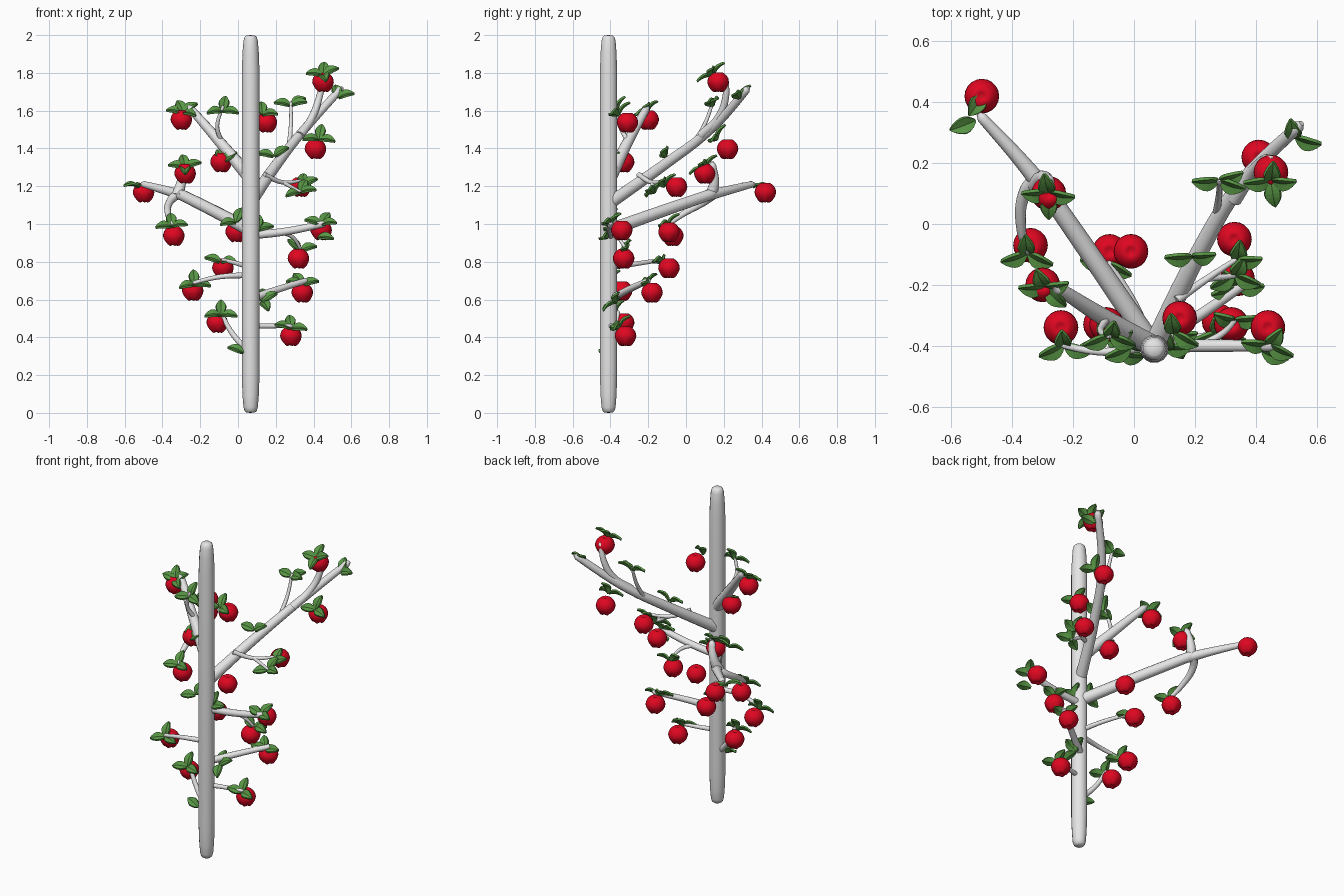
import bpy, bmesh, math
from mathutils import Vector, Matrix

default_cube = bpy.data.objects.get("Cube")
if default_cube:
    bpy.data.objects.remove(default_cube, do_unlink=True)


def make_material(name, color):
    material = bpy.data.materials.new(name)
    material.use_nodes = True
    material.diffuse_color = color
    material.node_tree.nodes["Principled BSDF"].inputs["Base Color"].default_value = color
    return material


bark = make_material("pale grey bark", (0.78, 0.78, 0.78, 1))
red = make_material("fruit red", (0.74, 0.002, 0.015, 1))
green = make_material("leaf green", (0.1, 0.31, 0.06, 1))


def at(point):
    """Convert hundredths of a unit to a position."""
    return Vector(point) / 100


def finish_mesh(bm, name):
    bmesh.ops.recalc_face_normals(bm, faces=bm.faces)
    mesh = bpy.data.meshes.new(name)
    bm.to_mesh(mesh)
    bm.free()
    return mesh


def add_object(name, mesh, material):
    obj = bpy.data.objects.new(name, mesh)
    bpy.context.collection.objects.link(obj)
    if not mesh.materials:
        mesh.materials.append(material)
    return obj


# Trunk: a straight pole with both ends rounded over
def build_trunk():
    bm = bmesh.new()
    rounded = [(0, 0), (2.2, 0.2), (3.2, 1), (3.8, 3), (4.3, 9), (4.7, 20)]
    profile = rounded + [(r, 200 - z) for r, z in reversed(rounded)]
    verts = [bm.verts.new(at((r, 0, z))) for r, z in profile]
    edges = [bm.edges.new(pair) for pair in zip(verts, verts[1:])]
    bmesh.ops.spin(bm, geom=verts + edges, axis=(0, 0, 1), cent=(0, 0, 0),
                   angle=math.tau, steps=14)
    bmesh.ops.remove_doubles(bm, verts=bm.verts, dist=0.0001)
    for face in bm.faces:
        face.smooth = True
    return finish_mesh(bm, "trunk")


# Tapered, rounded tubes for the branches
def branch(name, thick, thin, *points):
    curve = bpy.data.curves.new(name, "CURVE")
    curve.dimensions = "3D"
    curve.bevel_depth = 0.01
    curve.bevel_resolution = 4
    curve.resolution_u = 6
    curve.use_fill_caps = True
    path = [at(p) for p in points]
    # a short narrowed end gives a rounded tip
    path.append(path[-1] + (path[-1] - path[-2]).normalized() * thin / 100)
    spline = curve.splines.new("BEZIER")
    spline.bezier_points.add(len(path) - 1)
    last = len(path) - 2
    for index, (knot, position) in enumerate(zip(spline.bezier_points, path)):
        knot.co = position
        knot.handle_left_type = knot.handle_right_type = "AUTO"
        knot.radius = thick + (thin - thick) * min(index / last, 1)
    spline.bezier_points[-1].radius = thin * 0.45
    helper = bpy.data.objects.new(name, curve)
    bpy.context.collection.objects.link(helper)
    graph = bpy.context.evaluated_depsgraph_get()
    mesh = bpy.data.meshes.new_from_object(helper.evaluated_get(graph))
    bpy.data.objects.remove(helper, do_unlink=True)
    mesh.materials.clear()
    for polygon in mesh.polygons:
        polygon.use_smooth = True
    add_object(name, mesh, bark)


# Fruit: a sphere with a dimpled crown and a lobed, narrower base
def build_fruit():
    bm = bmesh.new()
    bmesh.ops.create_uvsphere(bm, u_segments=20, v_segments=14, radius=1)
    for vert in bm.verts:
        x, y, z = vert.co
        ring = math.hypot(x, y)
        lobes = math.cos(5 * math.atan2(y, x))
        if z > 0:
            z -= 0.3 * max(0, 1 - ring / 0.4) ** 1.3
        else:
            x, y = x * (1 + 0.14 * z), y * (1 + 0.14 * z)
            z += 0.3 * max(0, 1 - ring / 0.5) + 0.14 * ring * z * lobes
        vert.co = Vector((x, y, z - 0.08)) * 0.057
    for face in bm.faces:
        face.smooth = True
    return finish_mesh(bm, "fruit")


# Leaf: a pointed blade along x, folded at the midrib and given thickness
def build_leaf():
    bm = bmesh.new()
    rows = []
    steps = 7
    for i in range(steps + 1):
        t = i / steps
        half = 0.004 + 0.021 * math.sin(math.pi * t ** 0.85) if i < steps else 0.001
        drop = 0.01 * math.sin(math.pi * t)
        rows.append([bm.verts.new((0.092 * t, side * half, drop + abs(side) * half * 0.4))
                     for side in (-1, 0, 1)])
    for near, far in zip(rows, rows[1:]):
        for k in (0, 1):
            bm.faces.new((near[k], far[k], far[k + 1], near[k + 1]))
    bmesh.ops.recalc_face_normals(bm, faces=bm.faces)
    bmesh.ops.solidify(bm, geom=bm.faces[:], thickness=0.011)
    return finish_mesh(bm, "leaf")


fruit_mesh = build_fruit()
leaf_mesh = build_leaf()


def fruit(*point):
    add_object("fruit", fruit_mesh, red).location = at(point)


def leaves(point, *headings, lean=40):
    """Fan leaves out from one point, in a plane leaning towards the front."""
    plane = Matrix.Translation(at(point)) @ Matrix.Rotation(math.radians(lean), 4, "X")
    for index, heading in enumerate(headings):
        turn = Matrix.Rotation(math.radians(heading), 4, "Z")
        tilt = Matrix.Rotation(math.radians(-20 if index % 2 else -8), 4, "Y")
        add_object("leaf", leaf_mesh, green).matrix_world = plane @ turn @ tilt


add_object("trunk", build_trunk(), bark).location = at((6.7, -41, 0))

# Large left limb with its fork
branch("left_limb", 3.5, 2.9, (6, -40, 97), (-13, -12, 107), (-31, 14, 116))
branch("left_limb_end", 3, 1.7, (-29, 11, 115), (-39, 23, 118), (-50, 35, 121))
branch("left_fork_up", 3.2, 2, (-32, 13, 115), (-30, 15, 122), (-28, 14, 131))
branch("left_fork_down", 2.6, 1.1, (-32, 15, 116), (-36, 10, 112), (-37, -2, 105), (-35, -9, 100))
fruit(-50, 42, 117)
leaves((-52, 34, 120), 200, lean=10)
leaves((-49, 43, 120), 235, lean=10)
fruit(-28, 10, 127)
leaves((-28, 10, 130), 175, 5, 100, 270)
fruit(-34, -7, 94)
leaves((-35, -10, 99), 195, 345, 95)
fruit(-1, -9, 96)
leaves((-1, -41, 101), 200, 70)

# Large right limb with its side shoots
branch("right_limb", 3.4, 2, (7, -39, 112), (20, -12, 131), (35, 13, 150), (54, 32, 171))
branch("right_shoot", 2.4, 1.5, (33, 8, 147), (39, 17, 156), (43, 21, 167), (45, 21, 177))
branch("right_leaf_twig", 1.3, 0.8, (27, 3, 141), (28, 10, 153), (28, 14, 164))
branch("right_low_twig", 1.5, 0.8, (14, -25, 126), (24, -18, 122), (33, -12, 123))
branch("right_low_twig_end", 1.1, 0.8, (24, -18, 122), (33, -17, 117))
fruit(45, 17, 175.5)
leaves((45, 14, 179), 180, 15, 85, 280)
fruit(41, 22, 140)
leaves((43, 16, 145), 190, 80, 340)
fruit(33, -5, 120)
leaves((34, -12, 120), 85, 20)
leaves((33, -17, 117), 210, 350, 70)
leaves((53, 28, 167), 100, 0)
leaves((28, 14, 163), 175, 355, 30)
leaves((19, -11, 136), 175, 25)

# Upper left branch
branch("upper_left_branch", 3.6, 2, (6, -40, 125), (-11, -30, 145), (-25, -21, 161))
branch("upper_left_twig", 1.3, 0.8, (-9, -31, 144), (-11, -35, 152), (-8, -37, 162))
fruit(-30, -20, 155.5)
leaves((-29, -21, 159), 175, 30, 110, 320)
fruit(-9, -33, 133)
leaves((-8, -37, 133), 110, 30)
leaves((-8, -37, 160), 200, 80, 340)
fruit(15, -31, 154)
leaves((13, -36, 158), 95, 340)

# Middle right branch
branch("middle_right_branch", 2.3, 1.8, (6, -40, 94), (25, -40, 96), (45, -40, 100))
branch("middle_right_twig", 1.3, 0.8, (22, -40, 96), (29, -36, 93), (33, -32, 87))
fruit(44, -34, 97)
leaves((44, -40, 100), 165, 345, 60)
leaves((42, -42, 93), 345)
leaves((10, -41, 97), 10, 80)
fruit(32, -33, 82)
leaves((33, -32, 86), 15, 140)

# Lower right branches
branch("lower_right_branch", 2.2, 1.5, (6, -40, 60), (20, -31, 65), (36, -20, 70))
fruit(34, -18, 64)
leaves((34, -21, 68), 10, 185, 120)
leaves((13, -37, 59), 90, 25, 290)
branch("bottom_right_branch", 1.5, 1, (6, -41, 46), (17, -38, 46), (28, -36, 46))
fruit(28, -32, 41)
leaves((28, -36, 45), 345, 185, 95)

# Lower left branches
branch("lower_left_branch", 1.6, 1, (6, -40, 73), (-10, -42, 72), (-23, -40, 69))
fruit(-24, -34, 65)
leaves((-23, -40, 68), 205, 95, 345)
branch("back_left_twig", 1.5, 1, (6, -40, 77), (0, -26, 79), (-8, -13, 81))
fruit(-8, -9, 77)
leaves((-9, -13, 80), 165, 340)
branch("bottom_left_branch", 1.8, 1.1, (6, -41, 32), (-3, -38, 42), (-9, -36, 53))
fruit(-11, -33, 48)
leaves((-9, -38, 52), 195, 90, 345)
leaves((3, -44, 32), 160)
